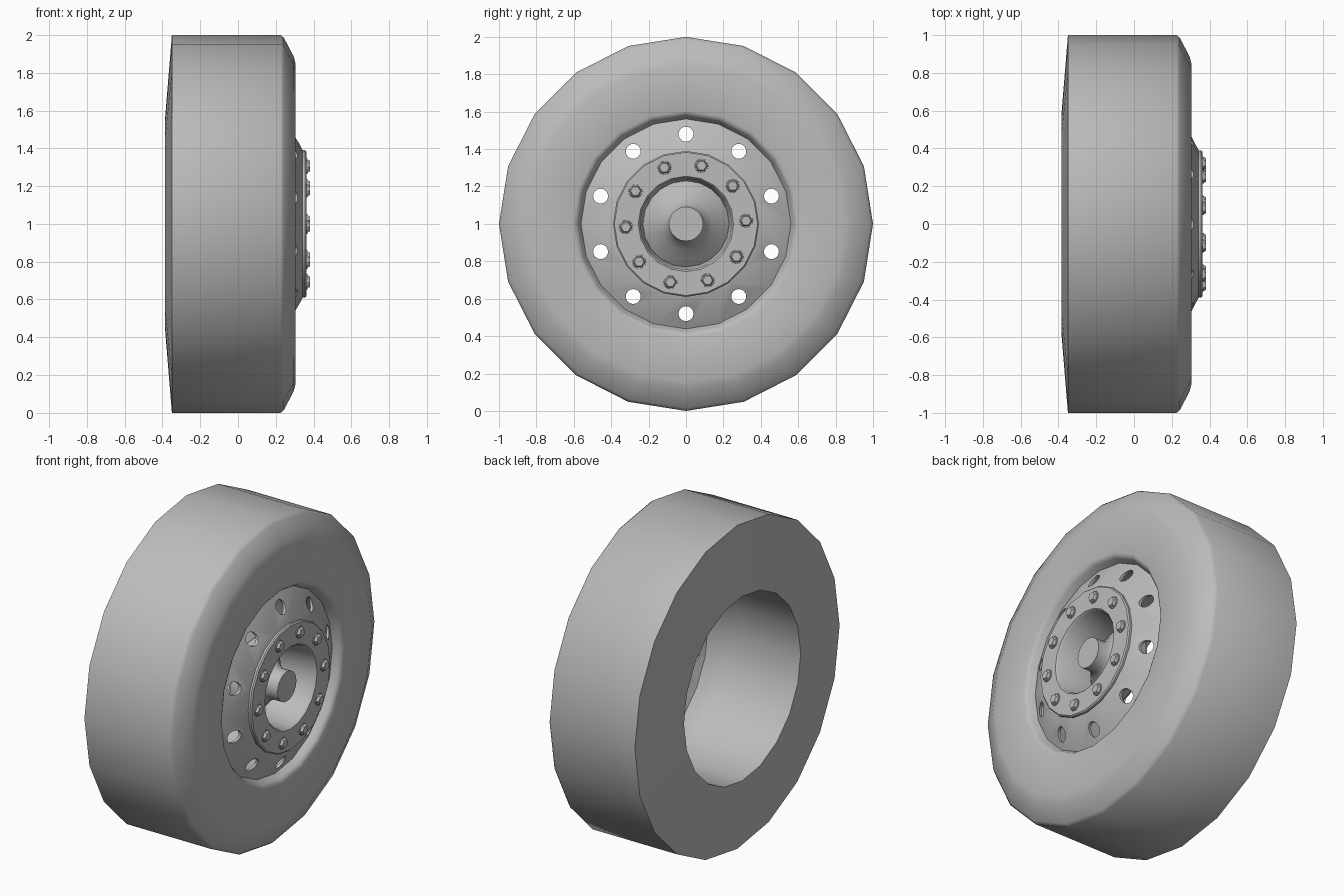
import bpy, bmesh
from math import pi, sin, cos, radians
from mathutils import Matrix, Vector

cube = bpy.data.objects.get("Cube")
if cube:
    bpy.data.objects.remove(cube, do_unlink=True)

CENTRE = Vector((0, 0, 1))
SIDES = 20

grey = bpy.data.materials.new("plain_grey")
grey.use_nodes = True
colour = (0.5, 0.5, 0.5, 1)
grey.diffuse_color = colour
grey.node_tree.nodes["Principled BSDF"].inputs["Base Color"].default_value = colour


def finish(bm, name, angle=40):
    """Turn a bmesh into a shaded object standing at the axle height."""
    bmesh.ops.recalc_face_normals(bm, faces=bm.faces)
    mesh = bpy.data.meshes.new(name)
    bm.to_mesh(mesh)
    bm.free()
    mesh.materials.append(grey)
    obj = bpy.data.objects.new(name, mesh)
    obj.location = CENTRE
    bpy.context.collection.objects.link(obj)
    shade(obj, angle)
    return obj


def shade(obj, angle):
    bpy.ops.object.select_all(action='DESELECT')
    obj.select_set(True)
    bpy.context.view_layer.objects.active = obj
    bpy.ops.object.shade_smooth_by_angle(angle=radians(angle))


def lathe(name, profile, sides=SIDES, angle=40):
    """Revolve a closed loop of (x, radius) points around the x axis."""
    bm = bmesh.new()
    rings = []
    for x, r in profile:
        if r == 0:
            rings.append([bm.verts.new((x, 0, 0))] * sides)
        else:
            rings.append([bm.verts.new((x, r * sin(2 * pi * i / sides), r * cos(2 * pi * i / sides)))
                          for i in range(sides)])
    for a, b in zip(rings, rings[1:] + rings[:1]):
        for i in range(sides):
            j = (i + 1) % sides
            corners = list(dict.fromkeys((a[i], a[j], b[j], b[i])))
            if len(corners) > 2:
                bm.faces.new(corners)
    return finish(bm, name, angle)


def add_rod(bm, x0, x1, r0, r1, radius, turn, sides):
    """Add a rod parallel to the axle at a radius and angle from it."""
    place = Matrix.Translation(((x0 + x1) / 2, radius * cos(turn), radius * sin(turn)))
    bmesh.ops.create_cone(bm, cap_ends=True, segments=sides, radius1=r0, radius2=r1,
                          depth=x1 - x0, matrix=place @ Matrix.Rotation(pi / 2, 4, 'Y'))


# Tyre with a chamfered outer shoulder and an open inner barrel
lathe("tyre", [
    (-0.385, 0.57), (-0.35, 1), (0.225, 1), (0.243, 0.985), (0.295, 0.885), (0.305, 0.845),
    (0.305, 0.605), (0.298, 0.588), (0.285, 0.578), (0.25, 0.56),
    (0.23, 0.55), (0.1, 0.55), (0.01, 0.57)])

# Sloping wheel disc with round vents
disc = lathe("wheel_disc", [
    (0.25, 0.565), (0.345, 0.385), (0.345, 0.26), (0.33, 0.26), (0.33, 0.38), (0.235, 0.56)])
bm = bmesh.new()
for k in range(10):
    add_rod(bm, 0.1, 0.5, 0.04, 0.04, 0.48, pi / 2 + k * pi / 5, 16)
cutter = finish(bm, "vent_cutter")
cutter.hide_render = True
cut = disc.modifiers.new("vents", 'BOOLEAN')
cut.operation = 'DIFFERENCE'
cut.solver = 'EXACT'
cut.object = cutter
bpy.context.view_layer.objects.active = disc
bpy.ops.object.modifier_apply(modifier=cut.name)
bpy.data.objects.remove(cutter, do_unlink=True)
shade(disc, 40)

# Raised hub ring with a deep socket wall
lathe("hub_ring", [
    (0.34, 0.39), (0.355, 0.39), (0.362, 0.383), (0.362, 0.255), (0.35, 0.245),
    (0.12, 0.23), (0.12, 0.25), (0.34, 0.265)])

# Flared hub core rising to a blunt axle end
lathe("hub_core", [
    (0.12, 0.235), (0.16, 0.19), (0.2, 0.14), (0.24, 0.105), (0.27, 0.092),
    (0.335, 0.092), (0.335, 0), (0.1, 0), (0.1, 0.235)])

# Ring of hexagonal wheel nuts with round washers
bm = bmesh.new()
for k in range(10):
    turn = radians(3) + k * pi / 5
    add_rod(bm, 0.355, 0.367, 0.038, 0.036, 0.322, turn, 12)
    add_rod(bm, 0.365, 0.382, 0.034, 0.026, 0.322, turn, 6)
finish(bm, "wheel_nuts", 30)
